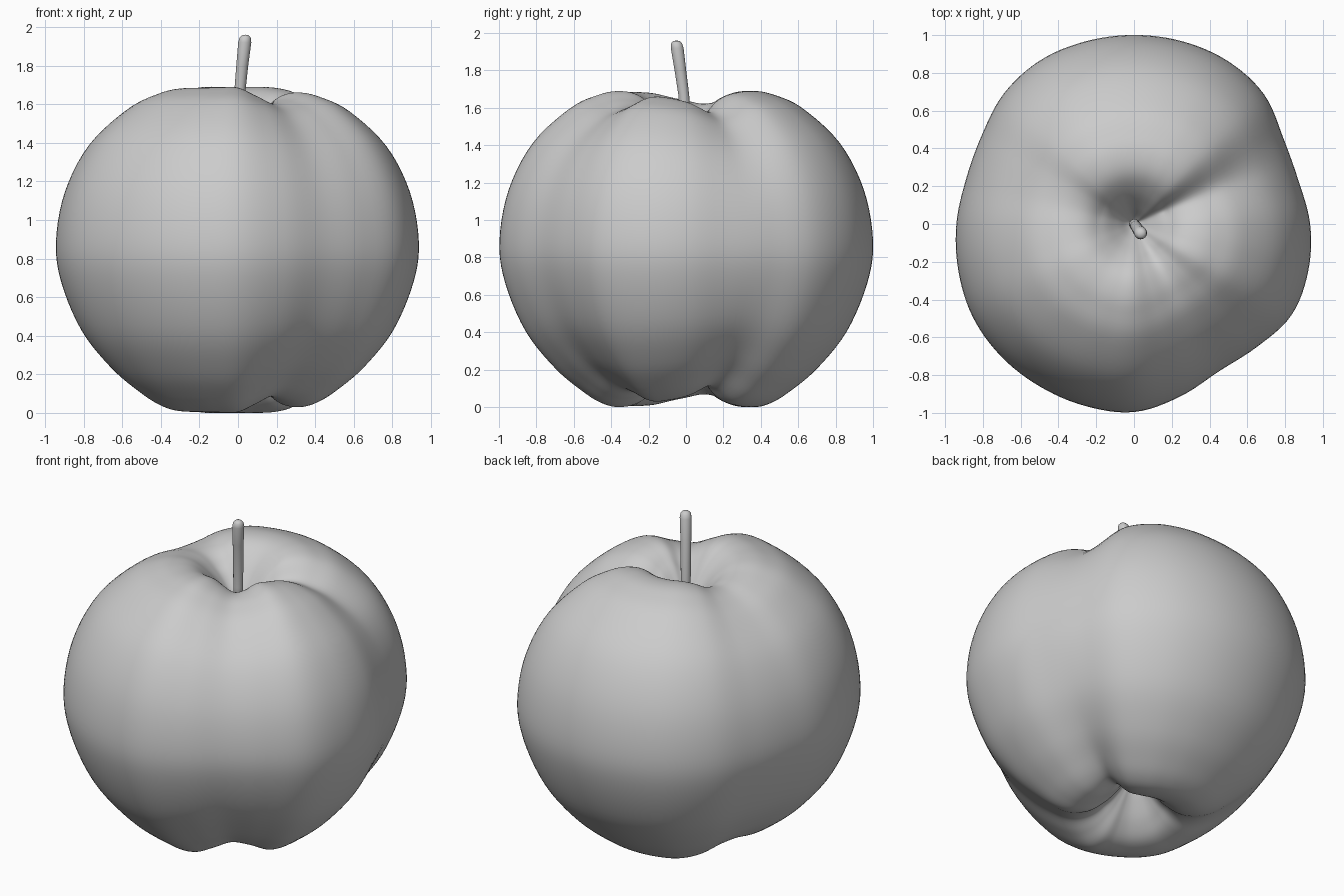
import bpy, bmesh, math

if "Cube" in bpy.data.objects:
    bpy.data.objects.remove(bpy.data.objects["Cube"])

CENTRE_Z = 0.845
SEGMENTS = 144

# Half section of the fruit (radius, height from centre), top dimple to bottom dimple
PROFILE = [(0, .55), (.035, .575), (.09, .655), (.17, .755), (.26, .825), (.36, .845),
           (.47, .825), (.62, .755), (.82, .57), (.95, .32), (1.0, .045), (.97, -.18),
           (.86, -.44), (.70, -.64), (.55, -.765), (.45, -.825), (.36, -.845),
           (.26, -.825), (.17, -.755), (.09, -.655), (.035, -.575), (0, -.55)]

# Lumpy outline seen from above: radius every 15 degrees from +x
OUTLINE = [.932, .90, .912, .972, .995, 1, 1, 1, .998, .975, .932, .92,
           .94, .962, .985, .993, .994, .997, .995, .945, .90, .92, .963, .955]


def spline(a, b, c, d, t):
    return 0.5 * (2 * b + (c - a) * t + (2 * a - 5 * b + 4 * c - d) * t * t
                  + (3 * b - a - 3 * c + d) * t ** 3)


def lobe(angle):
    f = (math.degrees(angle) % 360) / 15
    i = int(f)
    return spline(*[OUTLINE[(i + k) % 24] for k in (-1, 0, 1, 2)], f - i)


def smooth_profile(points, steps):
    ends = [(-points[1][0], points[1][1])] + points + [(-points[-2][0], points[-2][1])]
    result = []
    for i in range(1, len(ends) - 2):
        for s in range(steps):
            result.append(tuple(spline(*[ends[i + k][ax] for k in (-1, 0, 1, 2)], s / steps)
                                for ax in (0, 1)))
    return result[1:]


def make_object(name, bm):
    bmesh.ops.recalc_face_normals(bm, faces=bm.faces)
    for f in bm.faces:
        f.smooth = True
    mesh = bpy.data.meshes.new(name)
    bm.to_mesh(mesh)
    bm.free()
    obj = bpy.data.objects.new(name, mesh)
    bpy.context.collection.objects.link(obj)
    return obj


def skin(bm, rings, first, last):
    n = len(rings[0])
    for a, b in zip(rings, rings[1:]):
        for i in range(n):
            bm.faces.new((a[i], a[(i + 1) % n], b[(i + 1) % n], b[i]))
    for ring, tip in ((rings[0], first), (rings[-1], last)):
        v = bm.verts.new(tip)
        for i in range(n):
            bm.faces.new((ring[i], ring[(i + 1) % n], v))


# Apple body: revolved profile scaled by the lobed outline
bm = bmesh.new()
rings = []
for r, z in smooth_profile(PROFILE, 5):
    ring = []
    for i in range(SEGMENTS):
        a = math.tau * i / SEGMENTS
        # the back right crease is deeper towards the poles
        crease = 0.035 * math.exp(-((math.degrees(a) - 24) / 10) ** 2) * min(1, abs(z) / .8) ** 2
        k = lobe(a) - crease
        k = 1 + (k - 1) * min(1, r / .2)
        ring.append(bm.verts.new((r * k * math.cos(a), r * k * math.sin(a), CENTRE_Z + z * k)))
    rings.append(ring)
skin(bm, rings, (0, 0, CENTRE_Z + .55), (0, 0, CENTRE_Z - .55))
make_object("apple_body", bm)

# Stem: leaning, slightly thicker towards its rounded top
STEM = [(0, 0, 1.36, .028), (.003, -.002, 1.52, .028), (.010, -.012, 1.67, .029),
        (.022, -.030, 1.80, .031), (.035, -.047, 1.92, .034), (.037, -.050, 1.945, .029),
        (.038, -.051, 1.957, .017)]
bm = bmesh.new()
rings = [[bm.verts.new((x + r * math.cos(math.tau * i / 24), y + r * math.sin(math.tau * i / 24), z))
          for i in range(24)] for x, y, z, r in STEM]
skin(bm, rings, (0, 0, 1.35), (.038, -.051, 1.96))
make_object("stem", bm)

# Calyx: small pointed nub in the bottom dimple
bm = bmesh.new()
bmesh.ops.create_cone(bm, segments=16, radius1=.012, radius2=.055, depth=.09, cap_ends=True)
bmesh.ops.translate(bm, verts=bm.verts, vec=(0, 0, .285))
make_object("calyx", bm)
